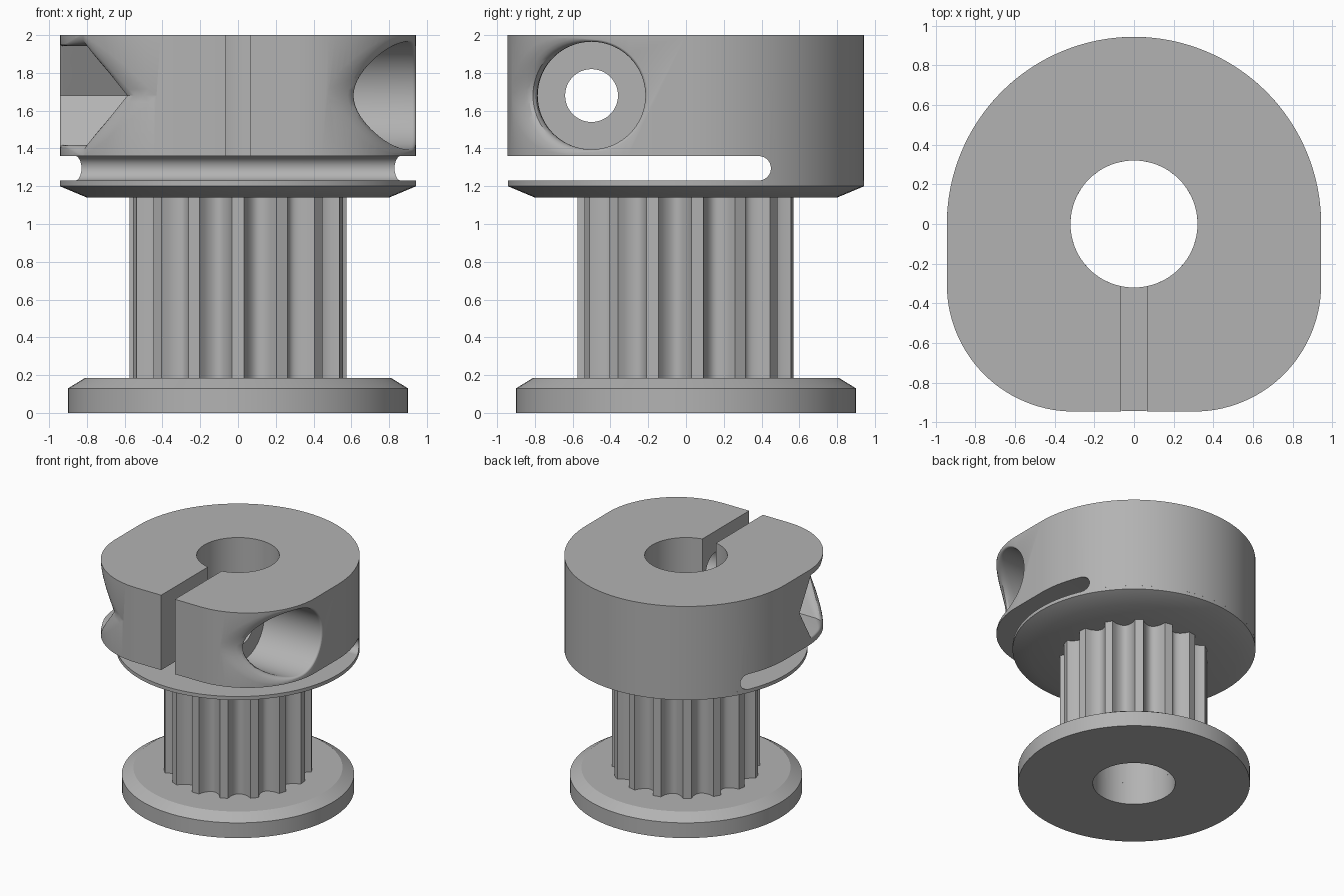
import bpy, bmesh
from math import sin, cos, pi, radians, sqrt, degrees

cube = bpy.data.objects.get("Cube")
if cube:
    bpy.data.objects.remove(cube, do_unlink=True)

BORE, BODY = 0.32, 0.943
CORNER_X, CORNER_Y, CORNER_R = 0.303, -0.305, 0.64
SCREW_Y, SCREW_Z = -0.5, 1.68

metal = bpy.data.materials.new("grey metal")
metal.use_nodes = True
colour = (0.45, 0.45, 0.45, 1)
metal.diffuse_color = colour
metal.node_tree.nodes["Principled BSDF"].inputs["Base Color"].default_value = colour


def loft(name, loops, ring=False):
    """Skin equal-length loops; join last to first for a ring, else cap the ends."""
    bm = bmesh.new()
    rows = [[bm.verts.new(p) for p in loop] for loop in loops]
    n = len(rows[0])
    for a, b in zip(rows, rows[1:] + (rows[:1] if ring else [])):
        for i in range(n):
            j = (i + 1) % n
            bm.faces.new((a[i], a[j], b[j], b[i]))
    if not ring:
        bm.faces.new(rows[0])
        bm.faces.new(rows[-1])
    bmesh.ops.recalc_face_normals(bm, faces=bm.faces)
    mesh = bpy.data.meshes.new(name)
    bm.to_mesh(mesh)
    bm.free()
    mesh.materials.append(metal)
    obj = bpy.data.objects.new(name, mesh)
    bpy.context.collection.objects.link(obj)
    return obj


def activate(obj):
    bpy.ops.object.select_all(action='DESELECT')
    obj.select_set(True)
    bpy.context.view_layer.objects.active = obj


def smooth(obj):
    activate(obj)
    bpy.ops.object.shade_smooth_by_angle(angle=radians(28))


def cut(obj, cutter):
    cutter.hide_render = True
    activate(obj)
    mod = obj.modifiers.new("cut", 'BOOLEAN')
    mod.operation, mod.solver, mod.object = 'DIFFERENCE', 'EXACT', cutter
    bpy.ops.object.modifier_apply(modifier=mod.name)
    bpy.data.objects.remove(cutter, do_unlink=True)


def arc(r, cx, cy, start, end, n):
    return [(cx + r * cos(radians(start + (end - start) * i / n)),
             cy + r * sin(radians(start + (end - start) * i / n))) for i in range(n + 1)]


def circle(r, z, n=96):
    return [(x, y, z) for x, y in arc(r, 0, 0, 0, 360, n)[:-1]]


def at(points, z):
    return [(x, y, z) for x, y in points]


def lathe(name, profile):
    smooth(loft(name, [circle(r, z) for r, z in profile], ring=True))


# Flanges with chamfered edges
lathe("bottom_flange", [(BORE, 0), (0.9, 0), (0.9, 0.13), (0.81, 0.185), (BORE, 0.185)])
lathe("top_flange", [(BORE, 1.14), (0.8, 1.14), (BODY, 1.2), (BODY, 1.23), (BORE, 1.23)])

# Toothed barrel: narrow teeth, round valleys
TEETH, STEPS, TIP = 15, 12, 0.575
outer, inner = [], []
for k in range(TEETH):
    for i in range(STEPS + 1):
        u = i / STEPS
        a = radians(-90 + 24 * k + 3.2 + 17.6 * u)
        r = TIP - 0.09 * max(0, sin(pi * u)) ** 0.6
        outer.append((r * cos(a), r * sin(a)))
        inner.append((BORE * cos(a), BORE * sin(a)))
smooth(loft("toothed_barrel", [at(outer, 0.185), at(outer, 1.14),
                               at(inner, 1.14), at(inner, 0.185)], ring=True))

# Clamp body: round back, flat front with large rounded corners
outline = (arc(BODY, 0, 0, 0, 180, 64)
           + arc(CORNER_R, -CORNER_X, CORNER_Y, 180, 270, 28)
           + arc(CORNER_R, CORNER_X, CORNER_Y, 270, 360, 28))
clamp = loft("clamp", [at(outline, 1.23), at(outline, 2)])
cut(clamp, loft("bore_cutter", [circle(BORE, 1), circle(BORE, 2.2)]))

# Cross slot with a rounded end
side = [(-1.2, 1.1), (-1.2, 1.36)] + arc(0.065, 0.385, 1.295, 90, -90, 12) + [(0.385, 1.1)]
cut(clamp, loft("slot_cutter", [[(x, y, z) for y, z in side] for x in (-1.2, 1.2)]))

# Clamping slit
slit = [(-0.065, -1.2), (0.065, -1.2), (0.065, 0), (-0.065, 0)]
cut(clamp, loft("slit_cutter", [at(slit, 1.1), at(slit, 2.2)]))


def surface(y):
    """Half width of the clamp body at y."""
    if y > CORNER_Y:
        return BODY
    return CORNER_X + sqrt(max(0, CORNER_R ** 2 - (y - CORNER_Y) ** 2))


def pocket(name, sign, radius):
    """Recess along x whose rim blends into the rounded corner."""
    n, steps = 72, 7
    loops = [[] for _ in range(steps + 3)]
    for i in range(n):
        t = 2 * pi * i / n
        r = radius(degrees(t))
        flare = 0.02 + 0.19 * max(0, -cos(t)) ** 1.5
        y0 = SCREW_Y + r * cos(t)
        edge = surface(y0)
        slope = (surface(y0 + 0.01 * cos(t)) - edge) / 0.01
        rim = r + flare / sqrt(1 + slope ** 2)
        rim_x = surface(SCREW_Y + rim * cos(t)) + 0.002
        path = [(r, 0.4)]
        for s in range(steps + 1):
            u = s / steps
            path.append((r + (rim - r) * u * u,
                         (1 - u) ** 2 * (edge - flare) + 2 * u * (1 - u) * edge + u * u * rim_x))
        path.append((rim, 1.3))
        for loop, (q, x) in zip(loops, path):
            loop.append((sign * x, SCREW_Y + q * cos(t), SCREW_Z + q * sin(t)))
    return loft(name, loops)


# Screw head recess, hexagonal nut recess and screw hole
cut(clamp, pocket("head_cutter", 1, lambda a: 0.285))
cut(clamp, pocket("nut_cutter", -1, lambda a: 0.2625 / cos(radians(round(a) % 60 - 30))))
hole = arc(0.14, SCREW_Y, SCREW_Z, 0, 360, 48)[:-1]
cut(clamp, loft("hole_cutter", [[(x, y, z) for y, z in hole] for x in (-1.2, 1.2)]))
smooth(clamp)
